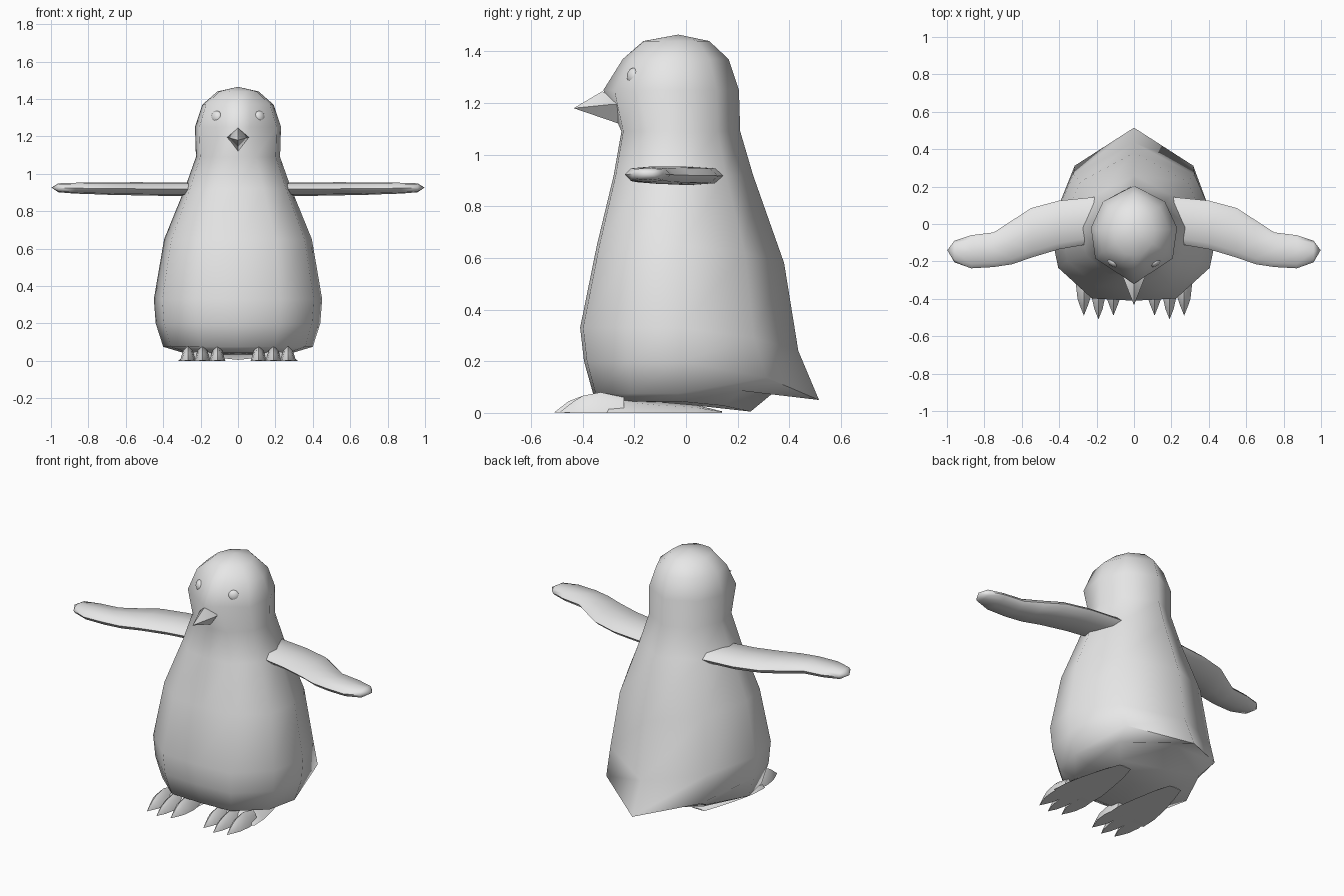
import bpy, bmesh, math
from mathutils import Vector

if "Cube" in bpy.data.objects:
    bpy.data.objects.remove(bpy.data.objects["Cube"])

grey = bpy.data.materials.new("plain grey")
grey.diffuse_color = (0.8, 0.8, 0.8, 1)
grey.use_nodes = True
grey.node_tree.nodes["Principled BSDF"].inputs["Base Color"].default_value = grey.diffuse_color


def finish(name, bm, angle):
    """Turn a bmesh into a shaded, coloured object."""
    bmesh.ops.recalc_face_normals(bm, faces=bm.faces)
    mesh = bpy.data.meshes.new(name)
    bm.to_mesh(mesh)
    bm.free()
    mesh.materials.append(grey)
    ob = bpy.data.objects.new(name, mesh)
    bpy.context.collection.objects.link(ob)
    bpy.ops.object.select_all(action='DESELECT')
    ob.select_set(True)
    bpy.context.view_layer.objects.active = ob
    bpy.ops.object.shade_smooth_by_angle(angle=math.radians(angle))
    return ob


def loft(name, rings, start=None, end=None, side=1, angle=60):
    """Skin closed rings; close each end with a point, or a flat cap."""
    bm = bmesh.new()
    loops = [[bm.verts.new((x * side, y, z)) for x, y, z in r] for r in rings]
    n = len(loops[0])
    for a, b in zip(loops, loops[1:]):
        for i in range(n):
            j = (i + 1) % n
            bm.faces.new((a[i], a[j], b[j], b[i]))
    for loop, tip in ((loops[0], start), (loops[-1], end)):
        if tip is None:
            bm.faces.new(loop)
        else:
            v = bm.verts.new((tip[0] * side, tip[1], tip[2]))
            for i in range(n):
                bm.faces.new((loop[i], loop[(i + 1) % n], v))
    return finish(name, bm, angle)


def body_ring(z, w, yc, yf, yb, zb, f):
    """Ten-sided ring: half width, widest y, front y, back y, back z, front flatness."""
    half = [(0, -1), (f, -0.97 if f > 0.4 else -0.86), (0.9, -0.55),
            (1, 0), (0.72, 0.62), (0, 1)]
    pts = []
    for px, py in half:
        y = yc + py * ((yb - yc) if py > 0 else (yc - yf))
        pts.append((px * w, y, z + (zb - z) * max(py, 0) ** 1.8))
    return pts + [(-x, y, h) for x, y, h in pts[-2:0:-1]]


# Body, head and pointed tail in one skin
body = [
    (0.045, 0.30, -0.03, -0.30, 0.25, 0.005, 0.5),
    (0.075, 0.40, -0.03, -0.36, 0.365, 0.10, 0.5),
    (0.20, 0.44, -0.02, -0.395, 0.515, 0.05, 0.5),
    (0.33, 0.45, -0.02, -0.41, 0.435, 0.24, 0.5),
    (0.65, 0.395, -0.02, -0.345, 0.38, 0.58, 0.5),
    (0.92, 0.285, -0.02, -0.28, 0.26, 0.92, 0.48),
    (1.09, 0.225, -0.02, -0.25, 0.21, 1.09, 0.42),
    (1.25, 0.23, -0.02, -0.32, 0.205, 1.25, 0.28),
    (1.37, 0.19, -0.03, -0.245, 0.165, 1.37, 0.32),
    (1.44, 0.11, -0.03, -0.165, 0.09, 1.44, 0.42),
]
loft("body", [body_ring(*r) for r in body], start=(0, -0.02, 0.035),
     end=(0, -0.03, 1.465))

# Beak
loft("beak", [[(0, -0.325, 1.245), (0.058, -0.285, 1.195),
               (0, -0.26, 1.12), (-0.058, -0.285, 1.195)]],
     start=(0, -0.20, 1.19), end=(0, -0.435, 1.18), angle=50)


def wing_ring(x, yf, yb, zc, t):
    c, h = (yf + yb) / 2, (yb - yf) / 2
    prof = [(-1, 0), (-0.75, 0.8), (0, 1), (0.75, 0.8),
            (1, 0), (0.75, -0.8), (0, -1), (-0.75, -0.8)]
    return [(x, c + p * h, zc + q * t) for p, q in prof]


# Wing sections: x, front y, back y, centre z, half thickness
wing = [(0.20, -0.10, 0.145, 0.918, 0.036), (0.40, -0.135, 0.125, 0.918, 0.036),
        (0.55, -0.18, 0.085, 0.92, 0.035), (0.65, -0.215, 0.02, 0.92, 0.034),
        (0.75, -0.23, -0.045, 0.922, 0.032), (0.87, -0.237, -0.06, 0.923, 0.029),
        (0.96, -0.205, -0.09, 0.925, 0.024)]


def foot_ring(y, x0, x1, h):
    c, r = (x0 + x1) / 2, (x1 - x0) / 2
    return [(c - r, y, 0), (c - 0.6 * r, y, 0.7 * h), (c, y, h),
            (c + 0.6 * r, y, 0.7 * h), (c + r, y, 0)]


# Foot sections: y, inner x, outer x, height
foot = [(0.14, 0.14, 0.22, 0.006), (0.04, 0.11, 0.255, 0.03),
        (-0.10, 0.085, 0.295, 0.042), (-0.20, 0.07, 0.315, 0.055),
        (-0.30, 0.075, 0.32, 0.055)]

for side, word in ((-1, "left"), (1, "right")):
    loft(word + "_wing", [wing_ring(*r) for r in wing],
         end=(0.998, -0.14, 0.926), side=side)
    loft(word + "_foot", [foot_ring(*r) for r in foot],
         end=(0.195, -0.36, 0.01), side=side)

    # Three pointed toes per foot
    for k, (x, tip) in enumerate(((0.11, -0.49), (0.19, -0.51), (0.268, -0.49))):
        toe = [(-0.24, 0.03, 0.06), (-0.33, 0.042, 0.08),
               (-0.40, 0.034, 0.066), (tip + 0.055, 0.022, 0.045)]
        loft(f"{word}_toe_{k + 1}",
             [foot_ring(y, x - r, x + r, h) for y, r, h in toe],
             end=(x, tip, 0.002), side=side)

    # Eye, a flattened ball set in the face
    bm = bmesh.new()
    bmesh.ops.create_uvsphere(bm, u_segments=12, v_segments=8, radius=0.032)
    turn = Vector((side * 0.6, -0.8, 0.15)).to_track_quat('Z', 'Y')
    for v in bm.verts:
        v.co.z *= 0.6
        v.co = turn @ v.co + Vector((side * 0.115, -0.205, 1.305))
    finish(word + "_eye", bm, 60)
